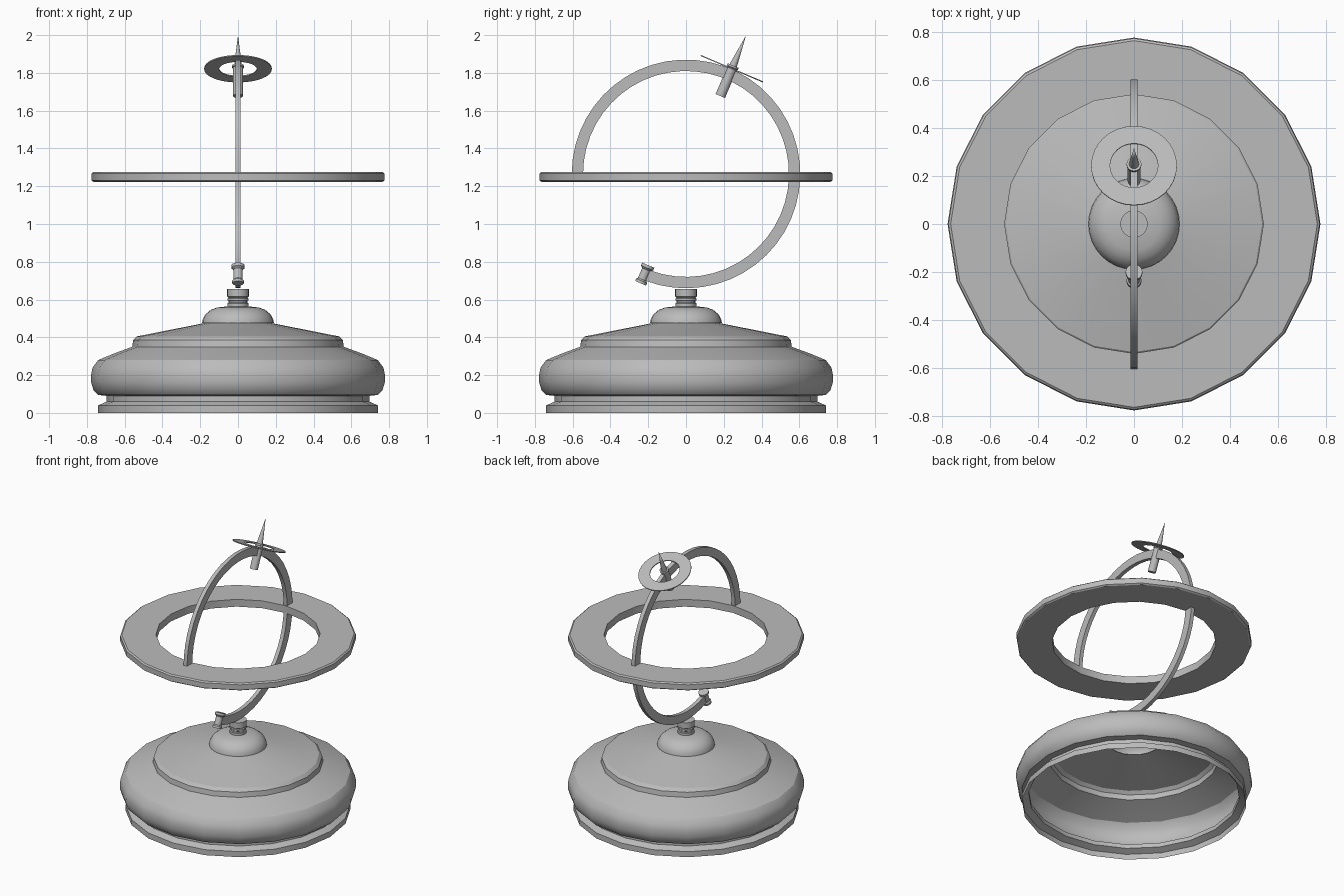
import bpy, bmesh
from math import radians, cos, sin, tau
from mathutils import Matrix, Vector

if "Cube" in bpy.data.objects:
    bpy.data.objects.remove(bpy.data.objects["Cube"], do_unlink=True)

grey = bpy.data.materials.new("plain grey")
grey.use_nodes = True
colour = (0.5, 0.5, 0.5, 1)
grey.diffuse_color = colour
grey.node_tree.nodes["Principled BSDF"].inputs["Base Color"].default_value = colour


def lathe(name, profile, segments, closed=False, matrix=None, start=0.0, sweep=tau):
    """Turn (radius, height) points about local z; closed joins last point to first."""
    full = sweep >= tau - 0.001
    bm = bmesh.new()
    columns = []
    for j in range(segments if full else segments + 1):
        a = start + sweep * j / segments
        columns.append([bm.verts.new((r * cos(a), r * sin(a), h)) for r, h in profile])
    n = len(profile)
    for j in range(segments):
        here, there = columns[j], columns[(j + 1) % len(columns)]
        for i in range(n if closed else n - 1):
            k = (i + 1) % n
            bm.faces.new((here[i], there[i], there[k], here[k]))
    if not full:
        bm.faces.new(columns[0])
        bm.faces.new(columns[-1][::-1])
    bmesh.ops.remove_doubles(bm, verts=bm.verts, dist=0.00005)
    if closed or not full:
        bmesh.ops.recalc_face_normals(bm, faces=bm.faces)
    mesh = bpy.data.meshes.new(name)
    bm.to_mesh(mesh)
    bm.free()
    mesh.materials.append(grey)
    mesh.shade_smooth()
    mesh.set_sharp_from_angle(angle=radians(30))
    ob = bpy.data.objects.new(name, mesh)
    bpy.context.collection.objects.link(ob)
    if matrix:
        ob.matrix_world = matrix
    return ob


# Hollow pedestal, open underneath
lathe("base", [(.74, 0), (.74, .04), (.695, .06), (.695, .09), (.74, .095),
               (.765, .12), (.777, .16), (.778, .20), (.77, .24), (.74, .28),
               (.655, .315), (.56, .35), (.555, .385), (.535, .405), (.18, .475)], 20)

# Dome and grooved neck
lathe("dome", [(.19, .475), (.187, .495), (.172, .522), (.145, .545),
               (.11, .558), (.055, .564)], 32)
lathe("neck", [(.055, .562), (.055, .58), (.049, .584), (.049, .592), (.055, .596),
               (.055, .606), (.049, .61), (.057, .615), (.057, .657), (0, .657)], 24)

# Flat horizon ring with softened outer edge
lathe("horizon_ring", [(.54, 1.223), (.765, 1.223), (.775, 1.23), (.775, 1.268),
                       (.765, 1.276), (.54, 1.276)], 20, closed=True)

# Upright meridian arc: local z lies along world x
upright = Matrix.Translation((0, 0, 1.265)) @ Matrix(
    ((0, 0, 1, 0), (1, 0, 0, 0), (0, 1, 0, 0), (0, 0, 0, 1)))
lathe("meridian_arc", [(.545, -.014), (.605, -.014), (.605, .014), (.545, .014)], 40,
      closed=True, matrix=upright, start=radians(-110.6), sweep=radians(290.6))

# Parts on the tilted polar axis
tilt = Matrix.Rotation(radians(-23), 4, 'X')


def on_axis(y, z):
    return Matrix.Translation(Vector((0, y, z))) @ tilt


pole = on_axis(.243, 1.822)
lathe("hour_disc", [(.1, -.003), (.179, -.003), (.179, .003), (.1, .003)], 32,
      closed=True, matrix=pole)
lathe("pole_pin", [(0, -.157), (.027, -.157), (.027, .005), (.031, .007),
                   (.031, .018), (0, .018)], 20, matrix=pole)
lathe("pole_pointer", [(.021, .016), (.011, .1), (0, .19)], 16, matrix=pole)

# Lower pole spool
lathe("lower_spool", [(0, -.052), (.031, -.052), (.031, -.038), (.024, -.03),
                      (.024, .026), (.035, .036), (.035, .052), (0, .052)], 20,
      matrix=on_axis(-.22, .734))
